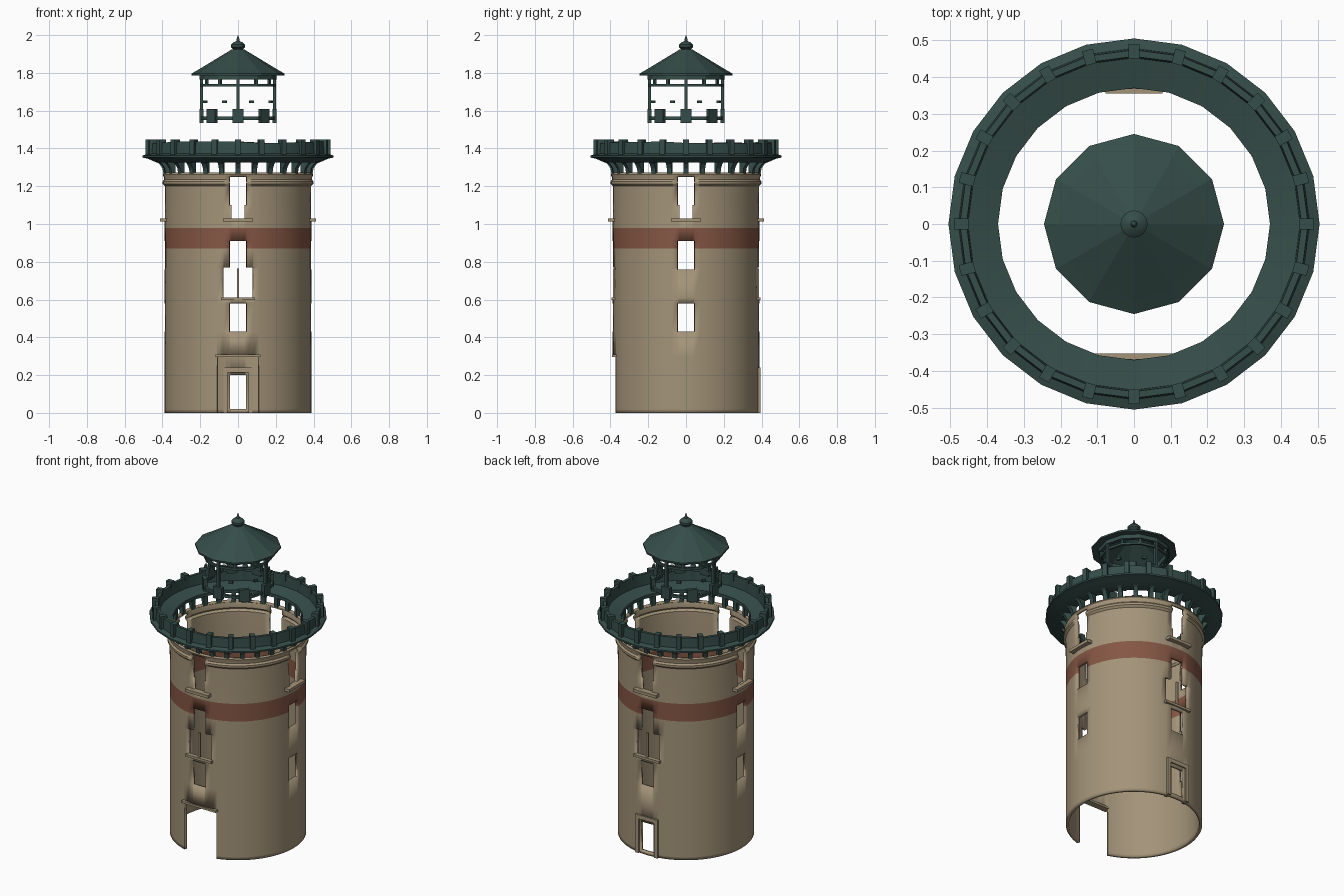
import bpy, bmesh, math, random

if "Cube" in bpy.data.objects:
    bpy.data.objects.remove(bpy.data.objects["Cube"])
random.seed(4)
PI = math.pi

def material(name, rgb):
    m = bpy.data.materials.new(name)
    m.diffuse_color = (*rgb, 1)
    m.use_nodes = True
    m.node_tree.nodes["Principled BSDF"].inputs["Base Color"].default_value = m.diffuse_color
    return m

STONE = material("sandstone", (0.37, 0.295, 0.19))
BRICK = material("brick_red", (0.235, 0.095, 0.058))
GREEN = material("dark_green", (0.036, 0.075, 0.067))

def finish(name, bm, mats, smooth=None, recalc=True):
    if recalc:
        bmesh.ops.recalc_face_normals(bm, faces=bm.faces)
    me = bpy.data.meshes.new(name)
    bm.to_mesh(me)
    bm.free()
    ob = bpy.data.objects.new(name, me)
    bpy.context.collection.objects.link(ob)
    for m in mats:
        me.materials.append(m)
    if smooth:
        bpy.ops.object.select_all(action='DESELECT')
        ob.select_set(True)
        bpy.context.view_layer.objects.active = ob
        bpy.ops.object.shade_smooth_by_angle(angle=math.radians(smooth))
    return ob

def lathe(name, profile, n, mat, closed=True, smooth=None, wobble=0):
    """Revolve an (r, z) profile round the z axis."""
    bm = bmesh.new()
    rings = []
    for i in range(n):
        a = 2 * PI * i / n
        dz = random.uniform(-wobble, wobble)
        rings.append([bm.verts.new((r * math.cos(a), r * math.sin(a), z + (dz if z > 1.4 else 0)))
                      for r, z in profile])
    m = len(profile)
    for i in range(n):
        A, B = rings[i], rings[(i + 1) % n]
        for j in range(m if closed else m - 1):
            k = (j + 1) % m
            bm.faces.new((A[j], B[j], B[k], A[k]))
    bmesh.ops.remove_doubles(bm, verts=bm.verts, dist=1e-5)
    return finish(name, bm, [mat], smooth)

def radial(name, profile, width, angles, mat, shift=0.0):
    """Extrude an (r, z) outline sideways by width, repeated at each angle."""
    bm = bmesh.new()
    for a in angles:
        c, s = math.cos(a), math.sin(a)
        sides = []
        for t in (shift - width / 2, shift + width / 2):
            sides.append([bm.verts.new((r * c - t * s, r * s + t * c, z)) for r, z in profile])
        A, B = sides
        bm.faces.new(A)
        bm.faces.new(B[::-1])
        for j in range(len(A)):
            k = (j + 1) % len(A)
            bm.faces.new((A[j], B[j], B[k], A[k]))
    return finish(name, bm, [mat])

def rect(r0, r1, z0, z1):
    return [(r0, z0), (r1, z0), (r1, z1), (r0, z1)]

def spread(n, off=0.0):
    return [2 * PI * (i + off) / n for i in range(n)]

# ---- tower wall: curved grid with window and door openings left out ----
FRONT, RIGHT, BACK, LEFT = 1.5 * PI, 0.0, 0.5 * PI, PI
AXES = (FRONT, RIGHT, BACK, LEFT)
R = 0.388
holes = []                                   # (centre angle, half angle, z0, z1)
def hole(c, w, z0, z1):
    holes.append((c, math.asin(w / R), z0, z1))
for c in AXES:
    hole(c, 0.045, 0.43, 0.58)
    hole(c, 0.045, 0.76, 0.91)
    hole(c, 0.035, 1.03, 1.10)
    hole(c, 0.045, 1.10, 1.25)
for c in (FRONT, BACK):
    hole(c, 0.082, 0.61, 0.77)
hole(FRONT, 0.11, 0.0, 0.30)
hole(BACK, 0.045, 0.02, 0.20)

angs = {round(2 * PI * i / 64, 4) for i in range(64)}
angs |= {round((c + s * h) % (2 * PI), 4) for c, h, _, _ in holes for s in (-1, 1)}
angs = sorted(angs)
# radius of the wall with height: plain shaft, then a cornice bead
bead = {1.20: 0.390, 1.212: 0.402, 1.225: 0.402, 1.235: 0.393, 1.262: 0.398, 1.272: 0.394}
zs = sorted({0.0, 0.87, 0.98} | set(bead) | {z for h in holes for z in h[2:]})

bm = bmesh.new()
grid = [[bm.verts.new((bead.get(z, 0.395 if z > 1.235 else R) * math.cos(a),
                       bead.get(z, 0.395 if z > 1.235 else R) * math.sin(a), z))
         for z in zs] for a in angs]
for i in range(len(angs)):
    i2 = (i + 1) % len(angs)
    a0, a1 = angs[i], angs[i2] + (2 * PI if i2 == 0 else 0)
    am = (a0 + a1) / 2
    for j in range(len(zs) - 1):
        zm = (zs[j] + zs[j + 1]) / 2
        if any(abs((am - c + PI) % (2 * PI) - PI) < h and z0 < zm < z1 for c, h, z0, z1 in holes):
            continue
        f = bm.faces.new((grid[i][j], grid[i2][j], grid[i2][j + 1], grid[i][j + 1]))
        f.material_index = 1 if 0.87 < zm < 0.98 else 0
bmesh.ops.delete(bm, geom=[v for v in bm.verts if not v.link_faces], context='VERTS')
wall = finish("tower_wall", bm, [STONE, BRICK], 35, recalc=False)
mod = wall.modifiers.new("thickness", 'SOLIDIFY')
mod.thickness = 0.018
mod.offset = -1

# ---- stone trim ----
radial("upper_sills", rect(0.372, 0.412, 1.012, 1.03), 0.16, AXES, STONE)
radial("middle_sills", rect(0.368, 0.395, 0.597, 0.612), 0.18, (FRONT, BACK), STONE)
radial("window_mullions", rect(0.374, 0.386, 0.61, 0.765), 0.012, (FRONT, BACK), STONE)
radial("door_lintel", rect(0.352, 0.392, 0.297, 0.31), 0.24, (FRONT,), STONE)
for s in (-1, 1):
    radial("back_door_jamb", rect(0.355, 0.394, 0.0, 0.235), 0.022, (BACK,), STONE, s * 0.066)
radial("back_door_head", rect(0.355, 0.394, 0.215, 0.24), 0.154, (BACK,), STONE)

# ---- gallery ----
radial("gallery_brackets",
       [(0.374, 1.262), (0.394, 1.262), (0.400, 1.295), (0.416, 1.318), (0.45, 1.34), (0.374, 1.34)],
       0.026, spread(28), GREEN)
lathe("gallery_deck",
      [(0.37, 1.325), (0.43, 1.325), (0.475, 1.345), (0.505, 1.352), (0.505, 1.362), (0.478, 1.372),
       (0.474, 1.432), (0.456, 1.432), (0.452, 1.366), (0.37, 1.345)],
      24, GREEN, smooth=30, wobble=0.006)
radial("parapet_posts", rect(0.450, 0.490, 1.36, 1.448), 0.03, spread(24), GREEN)

# ---- lantern ----
DIAG = spread(4, 0.5)
lathe("lantern_base_rail", rect(0.186, 0.202, 1.55, 1.568), 12, GREEN)
lathe("lantern_upper_rail", rect(0.188, 0.200, 1.728, 1.742), 12, GREEN)
lathe("lantern_head_ring", rect(0.184, 0.204, 1.765, 1.795), 12, GREEN)
radial("lantern_posts", rect(0.184, 0.202, 1.535, 1.79), 0.018, AXES, GREEN)
radial("lantern_lower_panels", rect(0.182, 0.204, 1.535, 1.61), 0.06, list(AXES) + DIAG, GREEN)
radial("lantern_struts", rect(0.184, 0.198, 1.735, 1.77), 0.014, spread(12), GREEN)
radial("lantern_glazing_clips", rect(0.180, 0.194, 1.64, 1.655), 0.025, spread(8, 0.5), GREEN)

# ---- roof and finial ----
lathe("lantern_roof",
      [(0.245, 1.787), (0.245, 1.797), (0.205, 1.82), (0.035, 1.923), (0.012, 1.923),
       (0.012, 1.905), (0.20, 1.79)],
      12, GREEN)
lathe("roof_finial",
      [(0, 1.905), (0.028, 1.915), (0.026, 1.926), (0.037, 1.936), (0.037, 1.95), (0.024, 1.962),
       (0.009, 1.968), (0.006, 1.985), (0, 2.0)],
      16, GREEN, closed=False, smooth=40)
